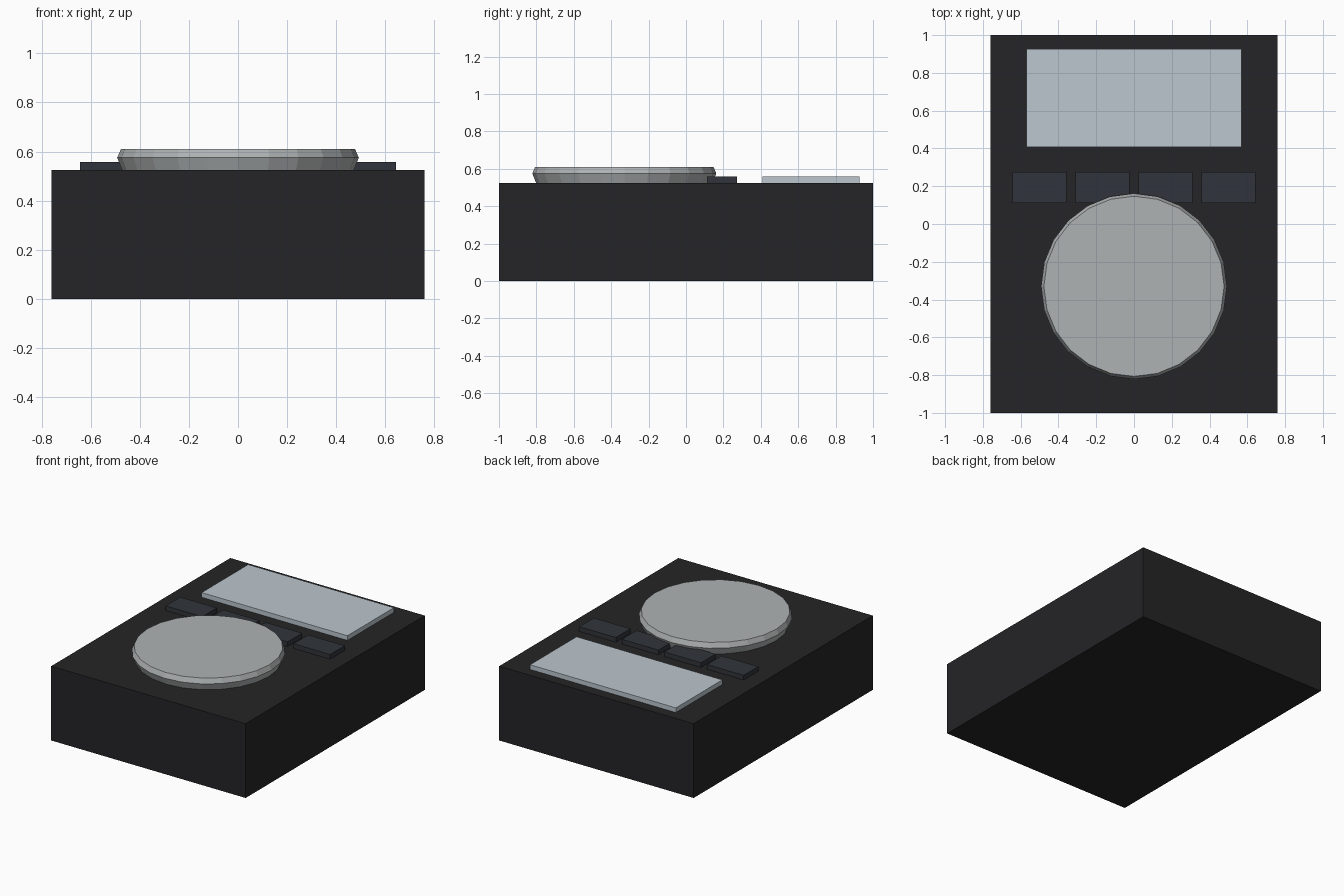
import bpy, bmesh
from math import cos, sin, tau

if "Cube" in bpy.data.objects:
    bpy.data.objects.remove(bpy.data.objects["Cube"])


def material(name, color):
    m = bpy.data.materials.new(name)
    m.diffuse_color = (*color, 1)
    m.use_nodes = True
    m.node_tree.nodes["Principled BSDF"].inputs["Base Color"].default_value = m.diffuse_color
    return m


def add_object(name, bm, mat):
    bmesh.ops.recalc_face_normals(bm, faces=bm.faces)
    me = bpy.data.meshes.new(name)
    bm.to_mesh(me)
    bm.free()
    me.materials.append(mat)
    ob = bpy.data.objects.new(name, me)
    bpy.context.collection.objects.link(ob)
    return ob


def box(name, lo, hi, mat):
    bm = bmesh.new()
    bmesh.ops.create_cube(bm, size=1)
    for v in bm.verts:
        v.co = [(a + b) / 2 + c * (b - a) for a, b, c in zip(lo, hi, v.co)]
    return add_object(name, bm, mat)


def lathe(name, center, profile, sides, mat):
    bm = bmesh.new()
    rings = [[bm.verts.new((center[0] + r * cos(tau * i / sides),
                            center[1] + r * sin(tau * i / sides), z))
              for i in range(sides)] for r, z in profile]
    for a, b in zip(rings, rings[1:]):
        for i in range(sides):
            j = (i + 1) % sides
            bm.faces.new((a[i], a[j], b[j], b[i]))
    bm.faces.new(rings[0][::-1])
    bm.faces.new(rings[-1])
    return add_object(name, bm, mat)


black = material("case_black", (0.018, 0.018, 0.02))
slate = material("button_slate", (0.03, 0.034, 0.043))
glass = material("screen_grey_blue", (0.5, 0.57, 0.62))
silver = material("wheel_silver", (0.43, 0.45, 0.455))

TOP = 0.525

# Case
box("case", (-0.76, -1, 0), (0.76, 1, TOP), black)

# Display
box("screen", (-0.57, 0.408, TOP), (0.57, 0.927, 0.558), glass)

# Row of four buttons
for i in range(4):
    x = -0.5 + i / 3
    box(f"button_{i + 1}", (x - 0.143, 0.111, TOP), (x + 0.143, 0.274, 0.558), slate)

# Control wheel with bevelled rim
lathe("control_wheel", (0, -0.33),
      [(0.472, TOP), (0.492, 0.575), (0.477, 0.61)], 24, silver)
